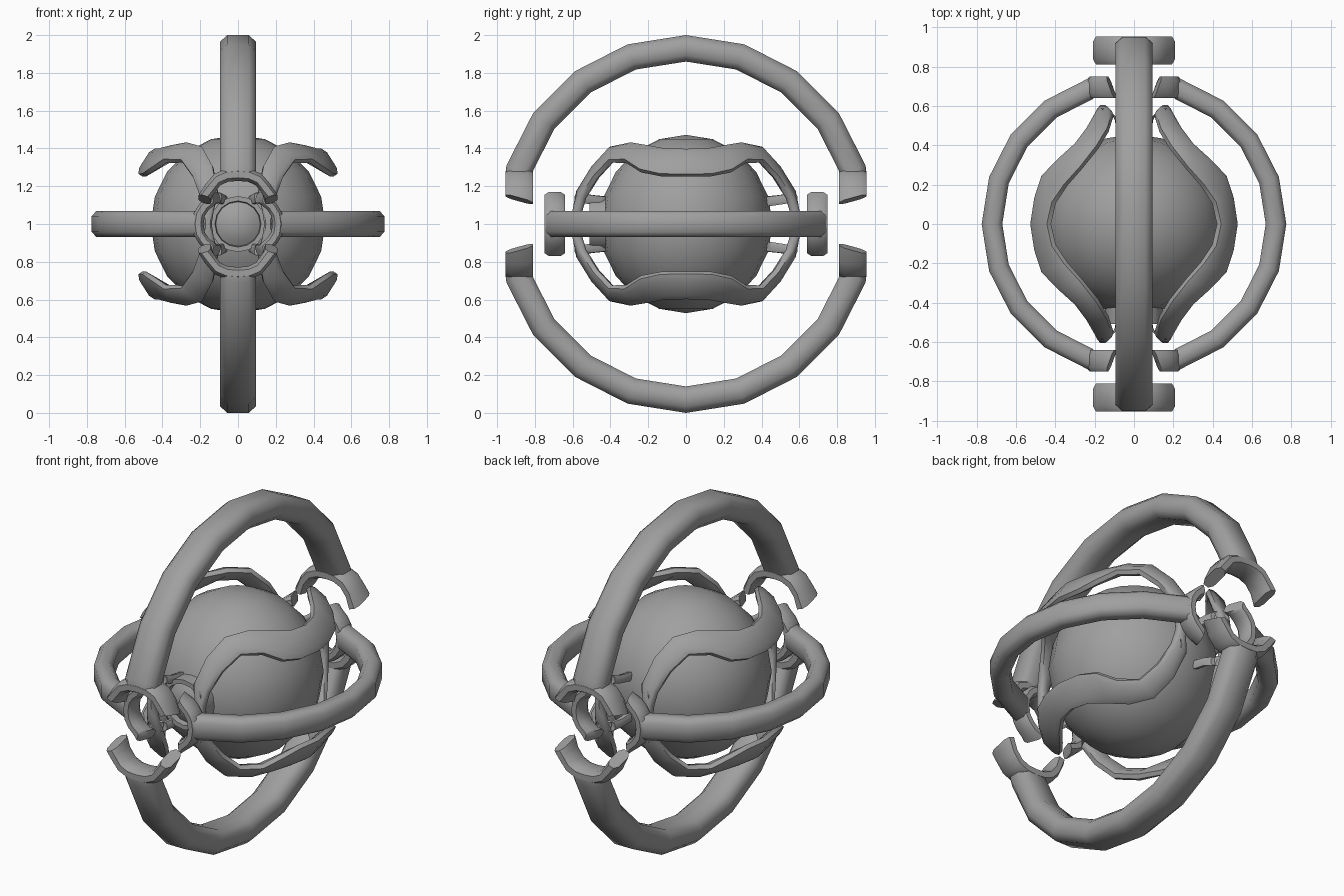
import bpy, bmesh, math
from mathutils import Vector as V

if "Cube" in bpy.data.objects:
    bpy.data.objects.remove(bpy.data.objects["Cube"])

grey = bpy.data.materials.new("plain_grey")
grey.diffuse_color = (0.35, 0.35, 0.35, 1)
grey.use_nodes = True
grey.node_tree.nodes["Principled BSDF"].inputs["Base Color"].default_value = grey.diffuse_color

# chamfered rectangle used as cross-section of every swept part
SECTION = [(1, -.5), (1, .5), (.6, 1), (-.6, 1), (-1, .5), (-1, -.5), (-.6, -1), (.6, -1)]


def finish(bm, name, mirror=(False, False, False), turn=0):
    me = bpy.data.meshes.new(name)
    bm.to_mesh(me)
    bm.free()
    me.materials.append(grey)
    ob = bpy.data.objects.new(name, me)
    bpy.context.collection.objects.link(ob)
    ob.location = (0, 0, 1)
    ob.rotation_euler = (0, turn, 0)
    bpy.ops.object.select_all(action='DESELECT')
    ob.select_set(True)
    bpy.context.view_layer.objects.active = ob
    bpy.ops.object.shade_smooth_by_angle(angle=math.radians(50))
    if any(mirror):
        m = ob.modifiers.new("mirror", 'MIRROR')
        m.use_axis = mirror
        m.merge_threshold = 0.002
    return ob


def sweep(name, frames, mirror, turn=0, open_start=True, open_end=False):
    """Skin a tube through frames of (centre, half-width vector, half-thickness vector)."""
    bm = bmesh.new()
    loops = [[bm.verts.new(c + u * a + w * b) for a, b in SECTION] for c, u, w in frames]
    n = len(SECTION)
    for p, q in zip(loops, loops[1:]):
        for i in range(n):
            bm.faces.new((p[i], p[(i + 1) % n], q[(i + 1) % n], q[i]))
    caps = [bm.faces.new(loops[0]), bm.faces.new(loops[-1])]
    bmesh.ops.recalc_face_normals(bm, faces=bm.faces[:])
    drop = [f for f, o in zip(caps, (open_start, open_end)) if o]
    if drop:
        bmesh.ops.delete(bm, geom=drop, context='FACES_ONLY')
    return finish(bm, name, mirror, turn)


def split_ring(label, outer, inner, half_w, end_y, end_z, fork, fork_t, fork_y, turn):
    # two half hoops, each ending in a two-pronged fork around the hub
    mid, half = (outer + inner) / 2, (outer - inner) / 2
    frames = []
    for i in range(5):
        a = math.radians(18 * i)
        d = V((0, math.sin(a), math.cos(a)))
        frames.append((d * mid, V((half_w, 0, 0)), d * half))
    frames.append((V((0, end_y, end_z)), V((half_w, 0, 0)), V((0, fork_y, 0))))
    sweep(label + "_hoop", frames, (False, True, True), turn)
    frames = []
    for i, (x, z) in enumerate(fork):
        d = V((x, 0, z)).normalized()
        if i == len(fork) - 1:
            d = V((.95, 0, .3)).normalized()
        frames.append((V((x, end_y, z)), V((0, fork_y, .02 * (i == len(fork) - 1))), d * fork_t))
    sweep(label + "_fork", frames, (True, True, True), turn)


split_ring("tall_ring", 1.0, .86, .095, .883, .265,
           [(0, .262), (.06, .257), (.11, .235), (.15, .185), (.177, .13)], .034, .072, 0)
split_ring("flat_ring", .775, .67, .07, .695, .215,
           [(0, .212), (.05, .205), (.09, .18), (.122, .145), (.14, .115)], .03, .055, math.pi / 2)

# four wavy bands hugging the body, given by lower and upper edges
pairs = [((.515, 0, .262), (.435, 0, .388)),
         ((.495, .13, .262), (.41, .11, .39)),
         ((.46, .24, .285), (.35, .20, .405)),
         ((.385, .32, .335), (.27, .29, .42)),
         ((.295, .40, .335), (.19, .39, .40)),
         ((.235, .48, .25), (.135, .48, .30)),
         ((.195, .55, .14), (.11, .56, .17)),
         ((.185, .575, .07), (.13, .575, .07)),
         ((.18, .58, 0), (.14, .58, 0))]
pairs = [(V(l), V(u)) for l, u in pairs]
mids = [(l + u) / 2 for l, u in pairs]
frames = []
for i, (lo, up) in enumerate(pairs):
    t = mids[min(i + 1, len(mids) - 1)] - mids[max(i - 1, 0)]
    n = t.cross(up - lo)
    if i == 0:
        n.y = 0
    if i == len(pairs) - 1:
        n.z = 0
    frames.append((mids[i], (up - lo) / 2 * 1.05, n.normalized() * .026))
sweep("body_band", frames, (True, True, True), open_end=True)

# small claws joining the bands to the body
claw = [((.15, .57, .13), .03), ((.105, .56, .14), .026), ((.08, .51, .13), .024), ((.07, .43, .12), .026)]
sweep("band_claw", [(V(p), V((r * .7, r * .7, 0)), V((0, 0, r))) for p, r in claw],
      (True, True, True), open_start=False)

# round body
bm = bmesh.new()
bmesh.ops.create_uvsphere(bm, u_segments=20, v_segments=10, radius=.472)
bmesh.ops.scale(bm, vec=(.98, .97, 1), verts=bm.verts[:])
finish(bm, "body")

# front lens: rim, recess and dome turned about the y axis
bm = bmesh.new()
profile = [(.148, -.38), (.148, -.51), (.122, -.51), (.118, -.475), (.085, -.495), (.045, -.508), (0, -.512)]
vs = [bm.verts.new((r, y, 0)) for r, y in profile]
es = [bm.edges.new(e) for e in zip(vs, vs[1:])]
bmesh.ops.spin(bm, geom=vs + es, cent=(0, 0, 0), axis=(0, 1, 0), angle=math.tau, steps=16)
bmesh.ops.remove_doubles(bm, verts=bm.verts[:], dist=.0005)
bmesh.ops.recalc_face_normals(bm, faces=bm.faces[:])
if sum(f.normal.y * f.calc_area() for f in bm.faces) > 0:
    bmesh.ops.reverse_faces(bm, faces=bm.faces[:])
finish(bm, "front_lens")
